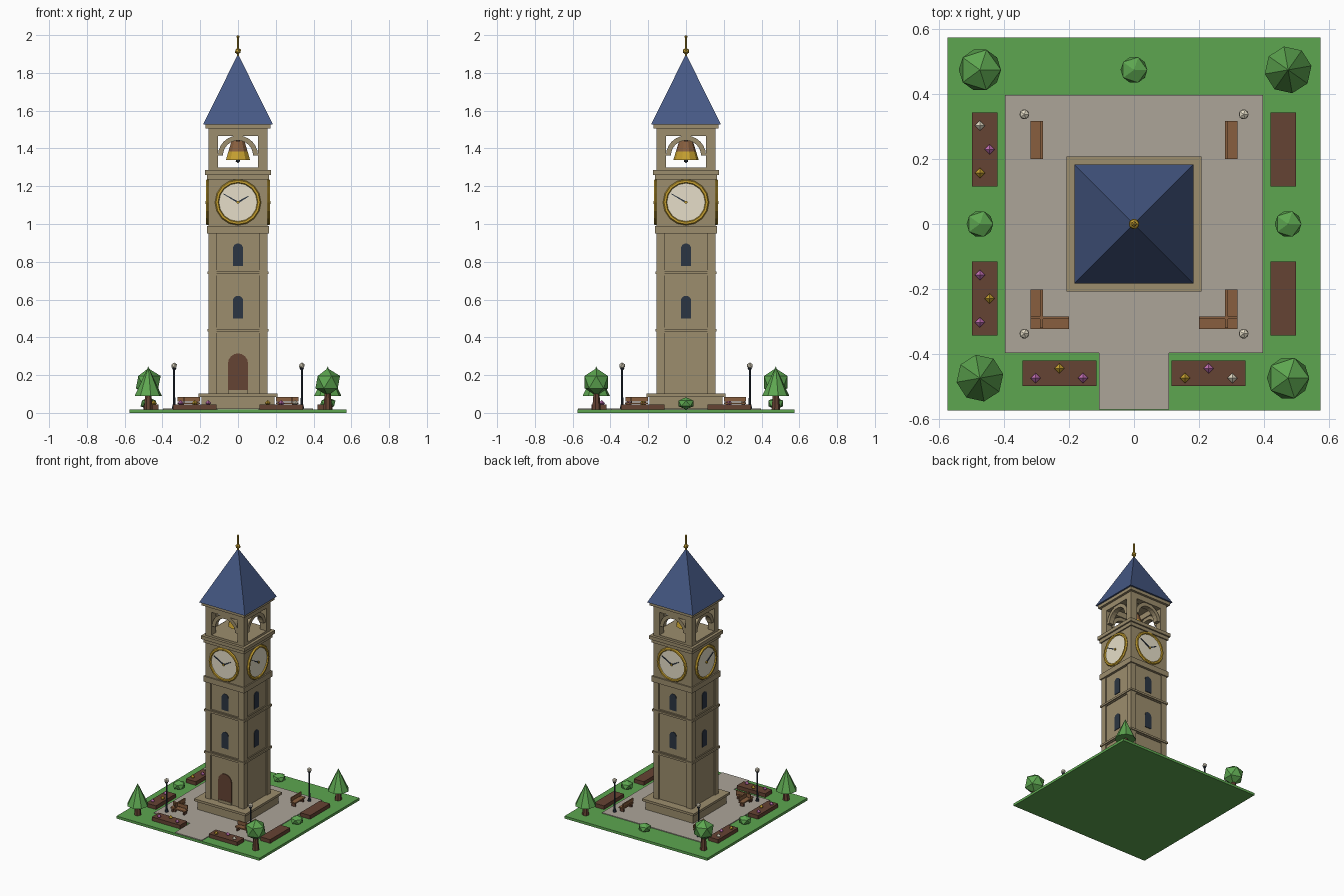
import bpy, bmesh
from math import pi, cos, sin, hypot, radians
from mathutils import Matrix

if "Cube" in bpy.data.objects:
    bpy.data.objects.remove(bpy.data.objects["Cube"], do_unlink=True)


def material(name, hexcode):
    rgb = [int(hexcode[i:i + 2], 16) / 255 for i in (0, 2, 4)]
    lin = [c / 12.92 if c < 0.04045 else ((c + 0.055) / 1.055) ** 2.4 for c in rgb]
    m = bpy.data.materials.new(name)
    m.use_nodes = True
    m.diffuse_color = (*lin, 1)
    m.node_tree.nodes["Principled BSDF"].inputs["Base Color"].default_value = (*lin, 1)
    return m


stone = material("sandstone", "9c8d6d")
paving = material("paving grey", "aca599")
green = material("leaf green", "5da650")
blue = material("slate blue", "465985")
gold = material("gold", "c6a030")
cream = material("cream", "e6dec8")
dark = material("dark iron", "2b3542")
wood = material("warm wood", "885f3f")
soil = material("dark brown", "654333")
pink = material("pink", "c26fb4")


def finish(name, bm, mat, matrix=Matrix()):
    bmesh.ops.recalc_face_normals(bm, faces=bm.faces)
    mesh = bpy.data.meshes.new(name)
    bm.to_mesh(mesh)
    bm.free()
    mesh.materials.append(mat)
    ob = bpy.data.objects.new(name, mesh)
    ob.matrix_world = matrix
    bpy.context.collection.objects.link(ob)
    return ob


def box(name, mat, x, y, z, matrix=Matrix()):
    """Box from (low, high) ranges on each axis."""
    bm = bmesh.new()
    bmesh.ops.create_cube(bm, size=1)
    for v in bm.verts:
        v.co = [r[0] + (c + 0.5) * (r[1] - r[0]) for c, r in zip(v.co, (x, y, z))]
    return finish(name, bm, mat, matrix)


def slab(name, mat, half, z0, z1):
    return box(name, mat, (-half, half), (-half, half), (z0, z1))


def cone(name, mat, x, y, z0, z1, r0, r1, sides=8, turn=0):
    bm = bmesh.new()
    bmesh.ops.create_cone(bm, cap_ends=True, segments=sides, radius1=r0, radius2=r1, depth=z1 - z0)
    m = Matrix.Translation((x, y, (z0 + z1) / 2)) @ Matrix.Rotation(turn, 4, "Z")
    return finish(name, bm, mat, m)


def ball(name, mat, x, y, z, r, squash=1, detail=1):
    bm = bmesh.new()
    bmesh.ops.create_icosphere(bm, subdivisions=detail, radius=r)
    m = Matrix.Translation((x, y, z)) @ Matrix.Diagonal((1, 1, squash, 1))
    return finish(name, bm, mat, m)


def prism(name, mat, outline, y0, y1, matrix):
    """Extrude an XZ outline from depth y0 to y1."""
    bm = bmesh.new()
    face = bm.faces.new([bm.verts.new((x, y0, z)) for x, z in outline])
    ext = bmesh.ops.extrude_face_region(bm, geom=[face])["geom"]
    bmesh.ops.translate(bm, vec=(0, y1 - y0, 0), verts=[g for g in ext if isinstance(g, bmesh.types.BMVert)])
    return finish(name, bm, mat, matrix)


def arc(r, cz, a0, a1, n):
    return [(r * cos(a0 + (a1 - a0) * i / n), cz + r * sin(a0 + (a1 - a0) * i / n)) for i in range(n + 1)]


def arched(half, z0, z1):
    return [(-half, z0), (half, z0)] + arc(half, z1 - half, 0, pi, 8)


# Grounds
slab("lawn", green, 0.575, 0, 0.018)
slab("plaza", paving, 0.398, 0.018, 0.023)
box("front_path", paving, (-0.108, 0.108), (-0.572, -0.398), (0.018, 0.023))

# Tower shaft
slab("plinth", stone, 0.192, 0.02, 0.085)
slab("plinth_cap", stone, 0.208, 0.085, 0.102)
slab("shaft_core", stone, 0.146, 0.1, 0.96)
for sx in (-1, 1):
    for sy in (-1, 1):
        x = sorted((sx * 0.113, sx * 0.155))
        y = sorted((sy * 0.113, sy * 0.155))
        box("shaft_corner_pier", stone, x, y, (0.1, 0.955))
        x = sorted((sx * 0.105, sx * 0.155))
        y = sorted((sy * 0.105, sy * 0.155))
        box("belfry_pillar", stone, x, y, (1.28, 1.48))
for z in (0.437, 0.742):
    slab("panel_rail", stone, 0.153, z - 0.014, z + 0.014)
    slab("string_course", stone, 0.162, z - 0.007, z + 0.007)

# Clock stage and belfry slabs
slab("clock_stage_sill", stone, 0.164, 0.95, 0.99)
slab("clock_stage", stone, 0.155, 0.99, 1.235)
slab("clock_stage_moulding", stone, 0.164, 1.235, 1.26)
slab("belfry_floor", stone, 0.175, 1.26, 1.285)
slab("belfry_deck", stone, 0.155, 1.285, 1.3)
slab("belfry_cornice", stone, 0.172, 1.505, 1.53)

# Details repeated on the four faces
for k, face in enumerate(("front", "right", "back", "left")):
    turn = Matrix.Rotation(k * pi / 2, 4, "Z")
    for z in (0.5, 0.777):
        prism(face + "_window", dark, arched(0.027, z, z + 0.12), -0.15, -0.14, turn)
    box(face + "_belfry_lintel", stone, (-0.155, 0.155), (-0.155, -0.105), (1.465, 1.507), turn)
    ring = arc(0.106, 1.362, 0, pi, 12) + arc(0.08, 1.362, pi, 0, 12)
    prism(face + "_belfry_arch", stone, ring, -0.148, -0.112, turn)

    # Clock dial, rim, hands and hub
    prism(face + "_clock_dial", cream, arc(0.112, 1.115, 0, 2 * pi * 15 / 16, 15), -0.163, -0.15, turn)
    bpy.ops.mesh.primitive_torus_add(major_segments=16, minor_segments=6, major_radius=0.111, minor_radius=0.011)
    rim = bpy.context.object
    rim.name = face + "_clock_rim"
    rim.data.materials.append(gold)
    rim.matrix_world = turn @ Matrix.Translation((0, -0.161, 1.115)) @ Matrix.Rotation(pi / 2, 4, "X")
    side = 1 if face == "left" else -1
    hour = (0.055, 0.032) if k % 2 == 0 else (side * 0.045, 0.026)
    for label, (dx, dz), w in (("minute", (side * 0.078, 0.045), 0.004), ("hour", hour, 0.005)):
        n = hypot(dx, dz)
        px, pz = -dz / n * w, dx / n * w
        tip = [(px, 1.115 + pz), (-px, 1.115 - pz),
               (dx - px / 2, 1.115 + dz - pz / 2), (dx + px / 2, 1.115 + dz + pz / 2)]
        prism(f"{face}_{label}_hand", dark, tip, -0.168, -0.163, turn)
    prism(face + "_clock_hub", gold, arc(0.008, 1.115, 0, 2 * pi * 7 / 8, 7), -0.171, -0.163, turn)

prism("front_door", soil, arched(0.053, 0.12, 0.315), -0.152, -0.14, Matrix())
box("door_step", stone, (-0.053, 0.053), (-0.155, -0.14), (0.1, 0.12))

# Bell
cone("bell_hanger", soil, 0, 0, 1.435, 1.51, 0.012, 0.012)
cone("bell_crown", wood, 0, 0, 1.385, 1.44, 0.053, 0.036, 10)
cone("bell_skirt", gold, 0, 0, 1.34, 1.385, 0.067, 0.053, 10)
ball("bell_clapper", dark, 0, 0, 1.337, 0.014)

# Roof and finial
cone("roof", blue, 0, 0, 1.528, 1.9, 0.184 * 2 ** 0.5, 0, 4, pi / 4)
cone("finial_rod", gold, 0, 0, 1.88, 1.99, 0.006, 0.005)
ball("finial_ball", gold, 0, 0, 1.915, 0.018)
ball("finial_tip", gold, 0, 0, 1.991, 0.009)

# Trees and bushes
for sx in (-1, 1):
    for sy in (-1, 1):
        x, y = sx * 0.475, sy * 0.475
        cone("tree_trunk", soil, x, y, 0.016, 0.12, 0.024, 0.015, 7)
        if sx == sy:
            cone("conical_tree_crown", green, x, y, 0.09, 0.245, 0.073, 0, 8, radians(10))
        else:
            ball("round_tree_crown", green, x, y, 0.163, 0.073)
for x, y in ((-0.475, 0), (0.475, 0), (0, 0.475)):
    ball("bush", green, x, y, 0.05, 0.046, 0.72)

# Lamps
for x in (-0.338, 0.338):
    for y in (-0.338, 0.338):
        cone("lamp_foot", dark, x, y, 0.02, 0.045, 0.013, 0.008)
        cone("lamp_post", dark, x, y, 0.04, 0.235, 0.006, 0.005)
        cone("lamp_collar", dark, x, y, 0.228, 0.238, 0.007, 0.012)
        ball("lamp_globe", cream, x, y, 0.25, 0.017)


# Benches, with backs toward the tower
def bench(x, y, angle):
    m = Matrix.Translation((x, y, 0)) @ Matrix.Rotation(radians(angle), 4, "Z")
    box("bench_seat", wood, (-0.059, 0.059), (-0.019, 0.019), (0.046, 0.055), m)
    box("bench_back", wood, (-0.059, 0.059), (0.011, 0.019), (0.06, 0.085), m)
    for s in (-1, 1):
        box("bench_leg", soil, sorted((s * 0.04, s * 0.05)), (-0.015, 0.015), (0.02, 0.047), m)
        box("bench_back_post", soil, sorted((s * 0.04, s * 0.05)), (0.012, 0.018), (0.05, 0.08), m)


for s in (-1, 1):
    bench(s * 0.3, 0.259, s * 90)
    bench(s * 0.3, -0.261, s * 90)
    bench(s * 0.26, -0.304, 0)

# Flower beds and flowers
for s in (-1, 1):
    across = (-0.344, -0.115) if s < 0 else (0.115, 0.344)
    box("front_flower_bed", soil, across, (-0.5, -0.42), (0.015, 0.045))
    for sx in (-1, 1):
        box("side_flower_bed", soil, sorted((sx * 0.42, sx * 0.5)), across, (0.015, 0.045))


def flowers(s, along_x, colours):
    for i, mat in enumerate(colours):
        a, b = s * (0.157 + 0.073 * i), -0.445 if i == 1 else -0.475
        x, y = (a, b) if along_x else (b, a)
        bm = bmesh.new()
        for up in (-1, 1):
            bmesh.ops.create_cone(bm, segments=4, radius1=0.016, radius2=0, depth=0.016,
                                  matrix=Matrix.Translation((0, 0, up * 0.008)) @ Matrix.Diagonal((1, 1, up, 1)))
        bmesh.ops.remove_doubles(bm, verts=bm.verts, dist=0.0001)
        finish("flower", bm, mat, Matrix.Translation((x, y, 0.052)))


flowers(1, False, (gold, pink, cream))
flowers(-1, False, (pink, gold, pink))
flowers(-1, True, (pink, gold, pink))
flowers(1, True, (gold, pink, cream))
